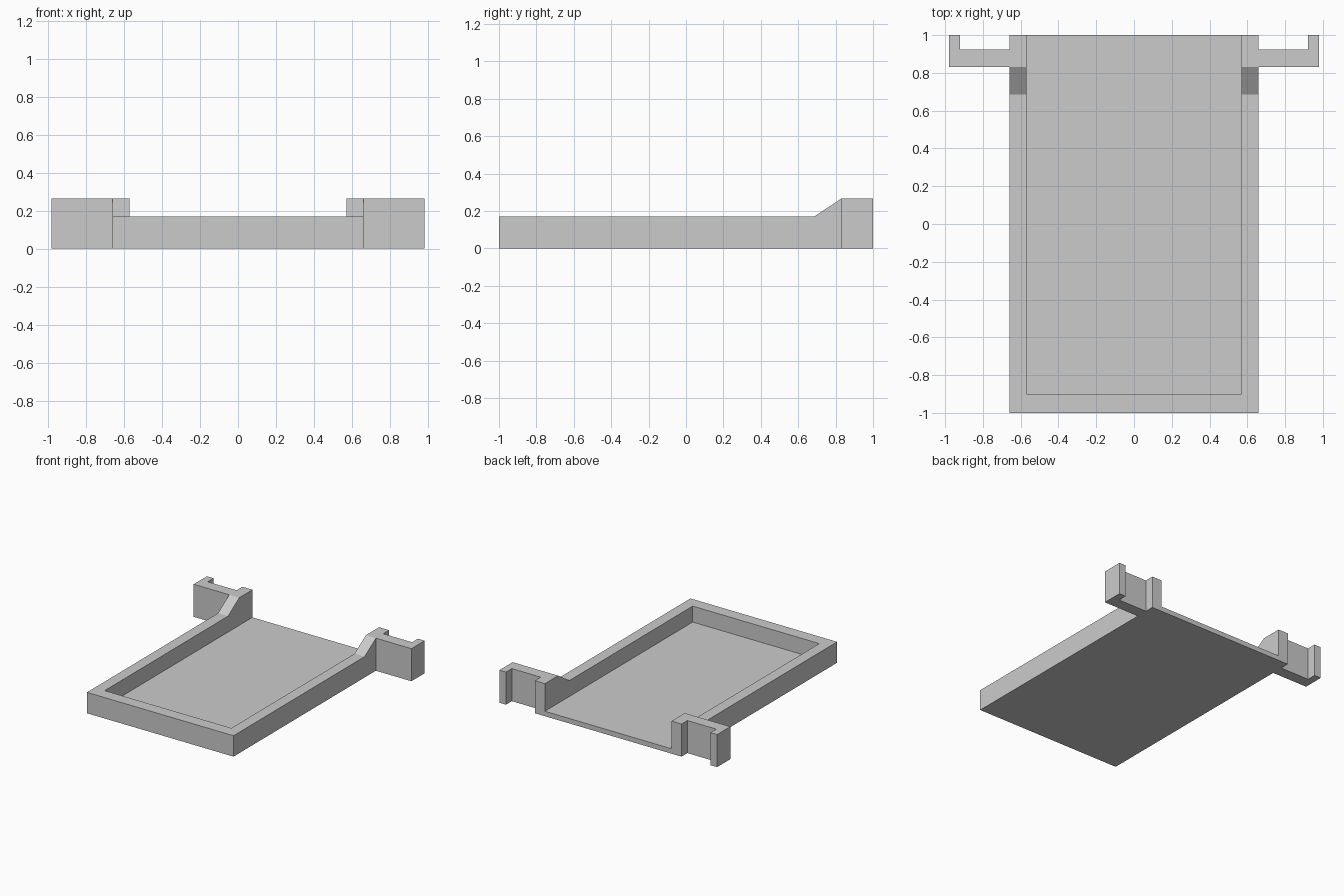
import bpy
import bmesh
from mathutils import Vector

cube = bpy.data.objects.get("Cube")
if cube:
    bpy.data.objects.remove(cube, do_unlink=True)

# Single plain finish
GREY = (0.6, 0.6, 0.6, 1.0)
grey = bpy.data.materials.new("light_grey")
grey.use_nodes = True
grey.diffuse_color = GREY
grey.node_tree.nodes["Principled BSDF"].inputs["Base Color"].default_value = GREY

# Main dimensions
HALF_W, INNER_W = 0.66, 0.57
FRONT, INNER_FRONT, BACK = -1.0, -0.9, 1.0
FLOOR_H, RAIL_H, POST_H = 0.04, 0.17, 0.265
RAMP_START, POST_START = 0.685, 0.83
HOOK_END, HOOK_INNER, ARM_BACK = 0.98, 0.92, 0.925


def prism(name, outline, direction):
    """Extrude a closed flat outline along a direction vector."""
    bm = bmesh.new()
    face = bm.faces.new([bm.verts.new(p) for p in outline])
    result = bmesh.ops.extrude_face_region(bm, geom=[face], use_keep_orig=True)
    moved = [v for v in result["geom"] if isinstance(v, bmesh.types.BMVert)]
    bmesh.ops.translate(bm, verts=moved, vec=Vector(direction))
    bmesh.ops.recalc_face_normals(bm, faces=bm.faces)
    mesh = bpy.data.meshes.new(name)
    bm.to_mesh(mesh)
    bm.free()
    mesh.materials.append(grey)
    obj = bpy.data.objects.new(name, mesh)
    bpy.context.collection.objects.link(obj)
    return obj


def slab(name, y0, y1, height):
    """Block filling the tray width between the side rails."""
    outline = [(-INNER_W, y0, 0), (INNER_W, y0, 0), (INNER_W, y1, 0), (-INNER_W, y1, 0)]
    return prism(name, outline, (0, 0, height))


# Tray floor, open at the back, and front wall
slab("tray_floor", INNER_FRONT, BACK, FLOOR_H)
slab("front_wall", FRONT, INNER_FRONT, RAIL_H)

# Side rail rises by a ramp to a tall post at the back
rail_profile = [(FRONT, 0), (BACK, 0), (BACK, POST_H), (POST_START, POST_H),
                (RAMP_START, RAIL_H), (FRONT, RAIL_H)]

# Hooked arm, seen in plan
arm_plan = [(HALF_W, POST_START), (HOOK_END, POST_START), (HOOK_END, BACK),
            (HOOK_INNER, BACK), (HOOK_INNER, ARM_BACK), (HALF_W, ARM_BACK)]

for side, s in (("left", 1), ("right", -1)):
    prism(side + "_rail", [(s * INNER_W, y, z) for y, z in rail_profile],
          (s * (HALF_W - INNER_W), 0, 0))
    prism(side + "_hook_arm", [(s * x, y, 0) for x, y in arm_plan], (0, 0, POST_H))
